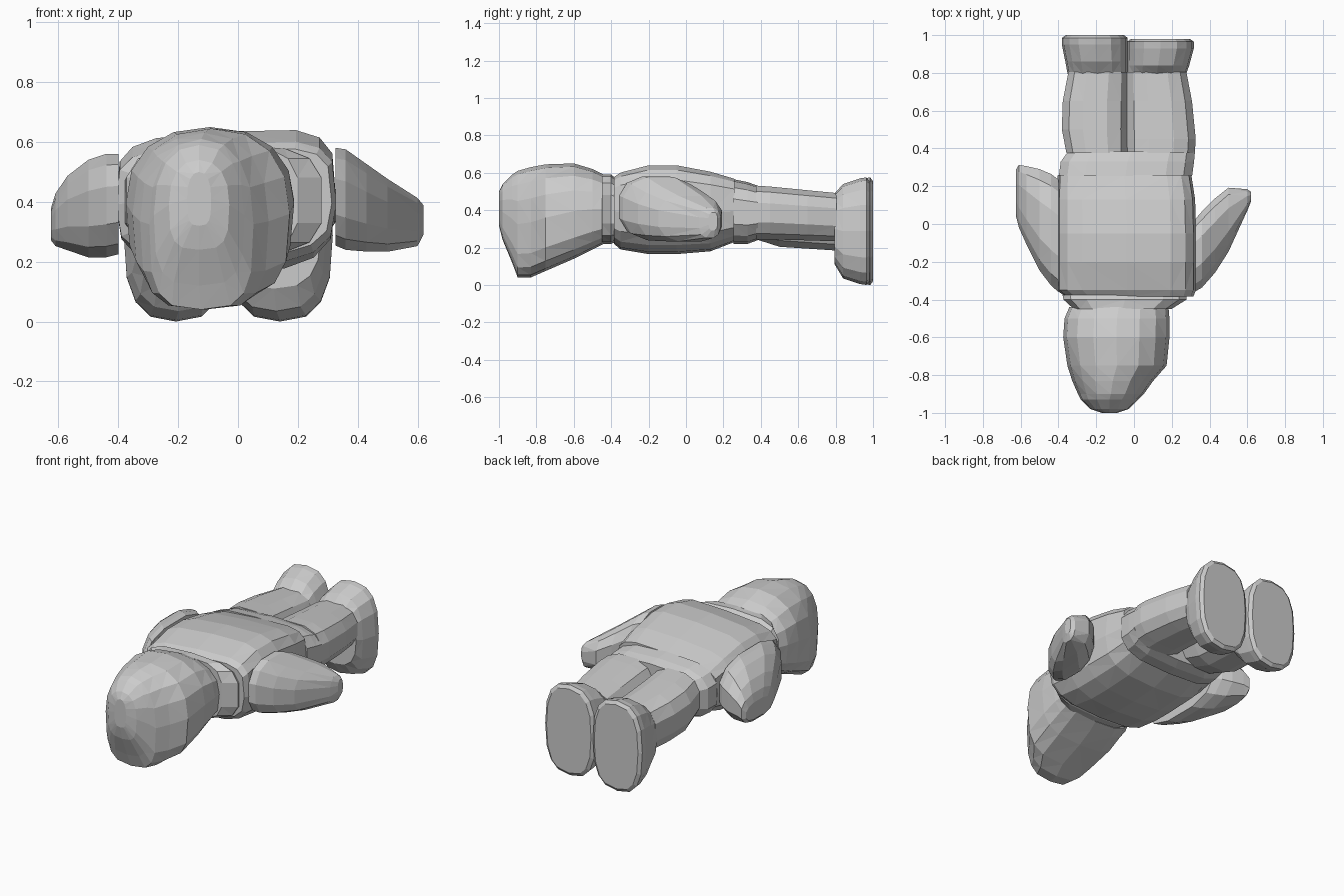
import bpy, bmesh
from math import cos, sin, pi, copysign


def loft(name, axis, rings, power=2.6, low_power=None, sides=14, turn=0.5, tilt=0.0):
    """Loft rounded-box rings (position, side_min, side_max, z_min, z_max) along x or y.
    low_power squares off the lower half, tilt leans the upper half sideways."""
    bm = bmesh.new()
    loops = []
    for pos, a0, a1, z0, z1 in rings:
        loop = []
        for i in range(sides):
            t = 2 * pi * (i + turn) / sides
            p = low_power if low_power and sin(t) < -0.01 else power
            c = copysign(abs(cos(t)) ** (2 / p), cos(t))
            s = copysign(abs(sin(t)) ** (2 / p), sin(t))
            a = (a0 + a1) / 2 + c * (a1 - a0) / 2 * 1.01
            z = (z0 + z1) / 2 + s * (z1 - z0) / 2 + tilt * c * max(s, 0)
            loop.append(bm.verts.new((a, pos, z) if axis == 'y' else (pos, a, z)))
        loops.append(loop)
    for lo, hi in zip(loops, loops[1:]):
        for i in range(sides):
            j = (i + 1) % sides
            bm.faces.new((lo[i], lo[j], hi[j], hi[i]))
    bm.faces.new(loops[0])
    bm.faces.new(loops[-1])
    bmesh.ops.triangulate(bm, faces=[f for f in bm.faces if len(f.verts) == 4])
    bmesh.ops.recalc_face_normals(bm, faces=bm.faces)
    mesh = bpy.data.meshes.new(name)
    bm.to_mesh(mesh)
    bm.free()
    obj = bpy.data.objects.new(name, mesh)
    bpy.context.collection.objects.link(obj)
    return obj


# Head, tilted forward with a broad chin near the ground
loft("head", 'y', [
    (-1.00, -0.17, -0.09, 0.32, 0.50),
    (-0.98, -0.23, -0.03, 0.24, 0.54),
    (-0.93, -0.28, 0.02, 0.12, 0.59),
    (-0.90, -0.295, 0.05, 0.04, 0.61),
    (-0.83, -0.325, 0.10, 0.04, 0.63),
    (-0.75, -0.35, 0.17, 0.075, 0.645),
    (-0.60, -0.372, 0.185, 0.14, 0.65),
    (-0.50, -0.365, 0.185, 0.19, 0.62),
    (-0.44, -0.34, 0.18, 0.22, 0.59)], power=2.3, low_power=3.3, sides=16, turn=0)

# Neck collar
loft("neck", 'y', [
    (-0.45, -0.32, 0.20, 0.22, 0.59),
    (-0.40, -0.375, 0.28, 0.22, 0.59),
    (-0.375, -0.38, 0.28, 0.23, 0.57)], power=3.4)

# Torso, its back slightly higher on the right
loft("torso", 'y', [
    (-0.385, -0.36, 0.31, 0.22, 0.57),
    (-0.35, -0.405, 0.325, 0.19, 0.595),
    (-0.20, -0.405, 0.325, 0.165, 0.635),
    (-0.05, -0.405, 0.325, 0.165, 0.635),
    (0.13, -0.405, 0.32, 0.18, 0.60),
    (0.26, -0.40, 0.30, 0.23, 0.56)], power=4.2, low_power=3.0, sides=16, turn=0, tilt=0.022)

# Hips
loft("hips", 'y', [
    (0.255, -0.40, 0.31, 0.22, 0.565),
    (0.33, -0.39, 0.32, 0.22, 0.55),
    (0.385, -0.35, 0.325, 0.24, 0.53)], power=3.2)

# Arms, swept back and tapering outward
loft("arm_right", 'x', [
    (0.325, -0.36, 0.03, 0.25, 0.585),
    (0.36, -0.34, 0.07, 0.235, 0.58),
    (0.43, -0.26, 0.14, 0.23, 0.53),
    (0.50, -0.15, 0.195, 0.23, 0.48),
    (0.60, 0.07, 0.185, 0.25, 0.415),
    (0.62, 0.12, 0.17, 0.29, 0.39)], sides=12)
loft("arm_left", 'x', [
    (-0.40, -0.365, 0.24, 0.22, 0.565),
    (-0.44, -0.33, 0.27, 0.21, 0.565),
    (-0.50, -0.25, 0.295, 0.21, 0.545),
    (-0.57, -0.11, 0.31, 0.235, 0.49),
    (-0.61, -0.02, 0.315, 0.25, 0.43),
    (-0.625, 0.04, 0.29, 0.27, 0.38)], sides=12)

# Legs
loft("leg_left", 'y', [
    (0.375, -0.36, -0.03, 0.24, 0.535),
    (0.50, -0.385, -0.03, 0.20, 0.525),
    (0.65, -0.38, -0.03, 0.19, 0.51),
    (0.805, -0.35, -0.03, 0.18, 0.495)], power=2.6, sides=12)
loft("leg_right", 'y', [
    (0.375, -0.04, 0.325, 0.24, 0.535),
    (0.45, -0.04, 0.33, 0.24, 0.53),
    (0.65, -0.04, 0.31, 0.235, 0.51),
    (0.805, -0.04, 0.28, 0.23, 0.495)], power=2.6, sides=12)

# Feet, upright with flat soles facing back
for side, x0, x1, back, in0, in1 in (("left", -0.38, -0.035, 0.0, 0.03, 0.0),
                                     ("right", -0.035, 0.315, -0.02, 0.0, 0.04)):
    loft("foot_" + side, 'y', [
        (0.795, x0 + in0, x1 - in1, 0.11, 0.49),
        (0.86 + back, x0 + in0 * 0.6, x1 - in1 * 0.6, 0.035, 0.54),
        (0.95 + back, x0, x1, 0.005, 0.57),
        (0.985 + back, x0, x1, 0.0, 0.575),
        (1.00 + back, x0 + 0.02, x1 - 0.02, 0.02, 0.555)], power=2.7, turn=0, sides=16)
